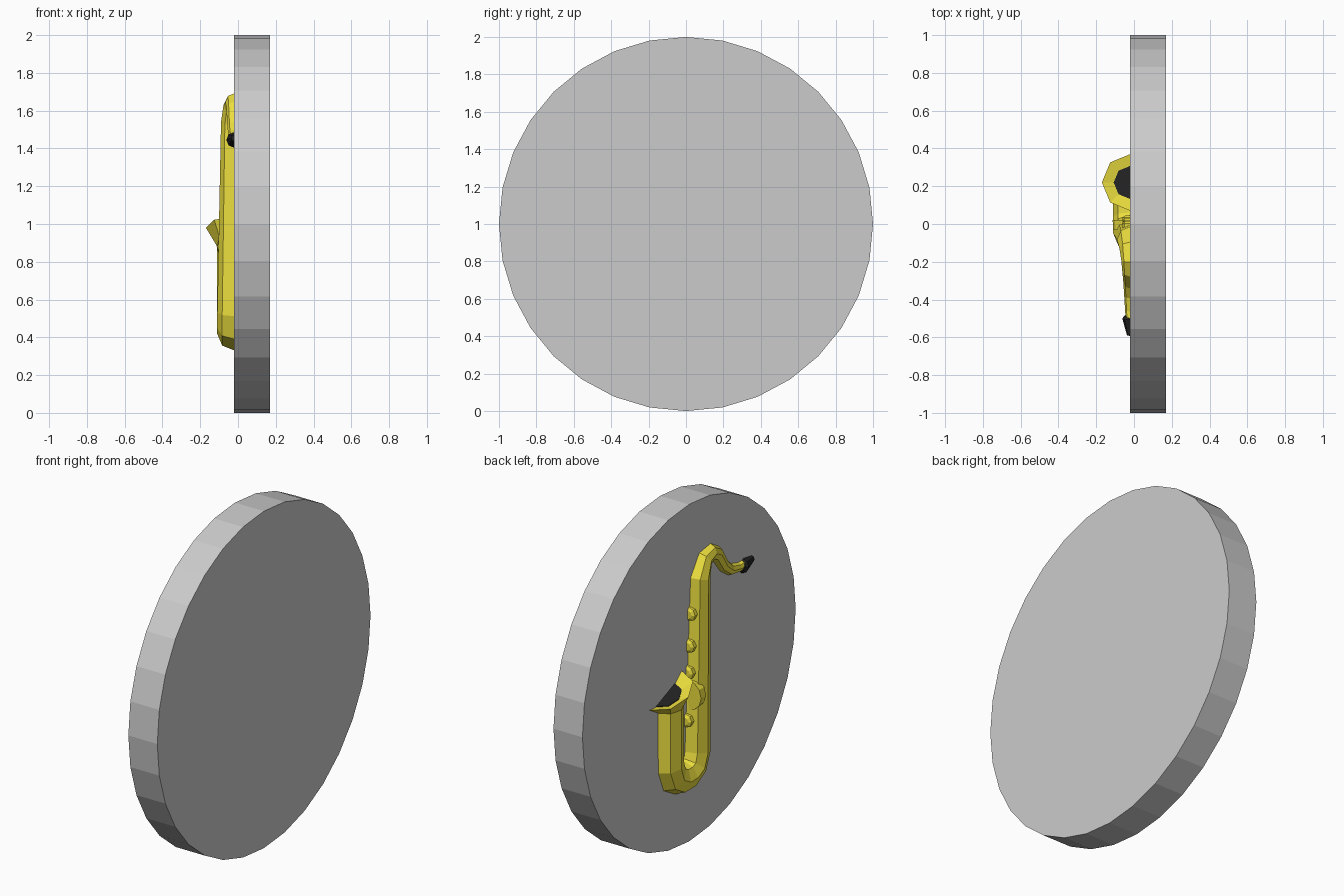
import bpy, bmesh
from math import cos, sin, pi, radians
from mathutils import Vector

if "Cube" in bpy.data.objects:
    bpy.data.objects.remove(bpy.data.objects["Cube"])

FACE_X = -0.02          # front surface of the round plate


def material(name, rgb):
    m = bpy.data.materials.new(name)
    m.diffuse_color = (*rgb, 1)
    m.use_nodes = True
    m.node_tree.nodes["Principled BSDF"].inputs["Base Color"].default_value = m.diffuse_color
    return m


brass = material("brass", (0.86, 0.75, 0.05))
black = material("black", (0.015, 0.015, 0.015))


def sweep(name, path, mat, end_dir=None, sides=8):
    """Octagonal tube through (y, z, radius) points; end_dir = ((y, z) ring direction, ring count)."""
    bm = bmesh.new()
    pts = [Vector(p[:2]) for p in path]
    rings = []
    for i, (y, z, r) in enumerate(path):
        a = (pts[i] - pts[i - 1]).normalized() if i else Vector((0, 0))
        b = (pts[i + 1] - pts[i]).normalized() if i < len(pts) - 1 else Vector((0, 0))
        t = (a + b).normalized() if (a + b).length > 1e-4 else a
        n = Vector((t.y, -t.x))
        if end_dir and i >= len(path) - end_dir[1]:
            n = Vector(end_dir[0])
        rings.append([bm.verts.new((FACE_X + r * cos(2 * pi * k / sides),
                                    y + n.x * r * sin(2 * pi * k / sides),
                                    z + n.y * r * sin(2 * pi * k / sides)))
                      for k in range(sides)])
    for p, q in zip(rings, rings[1:]):
        for k in range(sides):
            j = (k + 1) % sides
            bm.faces.new((p[k], p[j], q[j], q[k]))
    bm.faces.new(rings[0])
    bm.faces.new(rings[-1][::-1])
    bmesh.ops.recalc_face_normals(bm, faces=bm.faces)
    me = bpy.data.meshes.new(name)
    bm.to_mesh(me)
    bm.free()
    ob = bpy.data.objects.new(name, me)
    bpy.context.collection.objects.link(ob)
    me.materials.append(mat)
    return ob


# Round plate
bpy.ops.mesh.primitive_cylinder_add(vertices=32, radius=1, depth=0.19,
                                    location=(0.075, 0, 1), rotation=(0, radians(90), 0))
bpy.context.object.name = "round_plate"

# Horn tube: neck, body, bottom bend, flared bell with sunken mouth
tilt = (1, -0.4)
horn = [(-0.51, 1.455, 0.024), (-0.46, 1.452, 0.027), (-0.38, 1.47, 0.032),
        (-0.315, 1.52, 0.036), (-0.25, 1.615, 0.042), (-0.195, 1.645, 0.047),
        (-0.13, 1.63, 0.057), (-0.082, 1.54, 0.07), (-0.05, 0.53, 0.09),
        (-0.02, 0.45, 0.09), (0.04, 0.418, 0.09), (0.11, 0.418, 0.09),
        (0.17, 0.45, 0.09), (0.2, 0.53, 0.09), (0.2, 0.88, 0.09),
        (0.22, 0.98, 0.15), (0.22, 0.95, 0.09)]
sweep("horn_tube", horn, brass, (tilt, 2))
sweep("bell_opening", [(0.22, 0.94, 0.088), (0.22, 0.954, 0.088)], black, (tilt, 2))

# Mouthpiece
sweep("mouthpiece", [(-0.485, 1.452, 0.03), (-0.5, 1.445, 0.042), (-0.59, 1.455, 0.017)], black)

# Key buttons along the body, and the larger brace disc beside the bell
for i, z in enumerate((1.35, 1.165, 1.01, 0.73)):
    s = (1.54 - z) / 1.01
    y = -0.082 + 0.032 * s + 0.07 + 0.02 * s
    sweep(f"key_{i + 1}", [(y - 0.03, z, 0.042), (y + 0.005, z, 0.042), (y + 0.015, z, 0.025)], brass)
sweep("brace_disc", [(-0.03, 0.88, 0.09), (0.02, 0.88, 0.093)], brass, sides=12)
